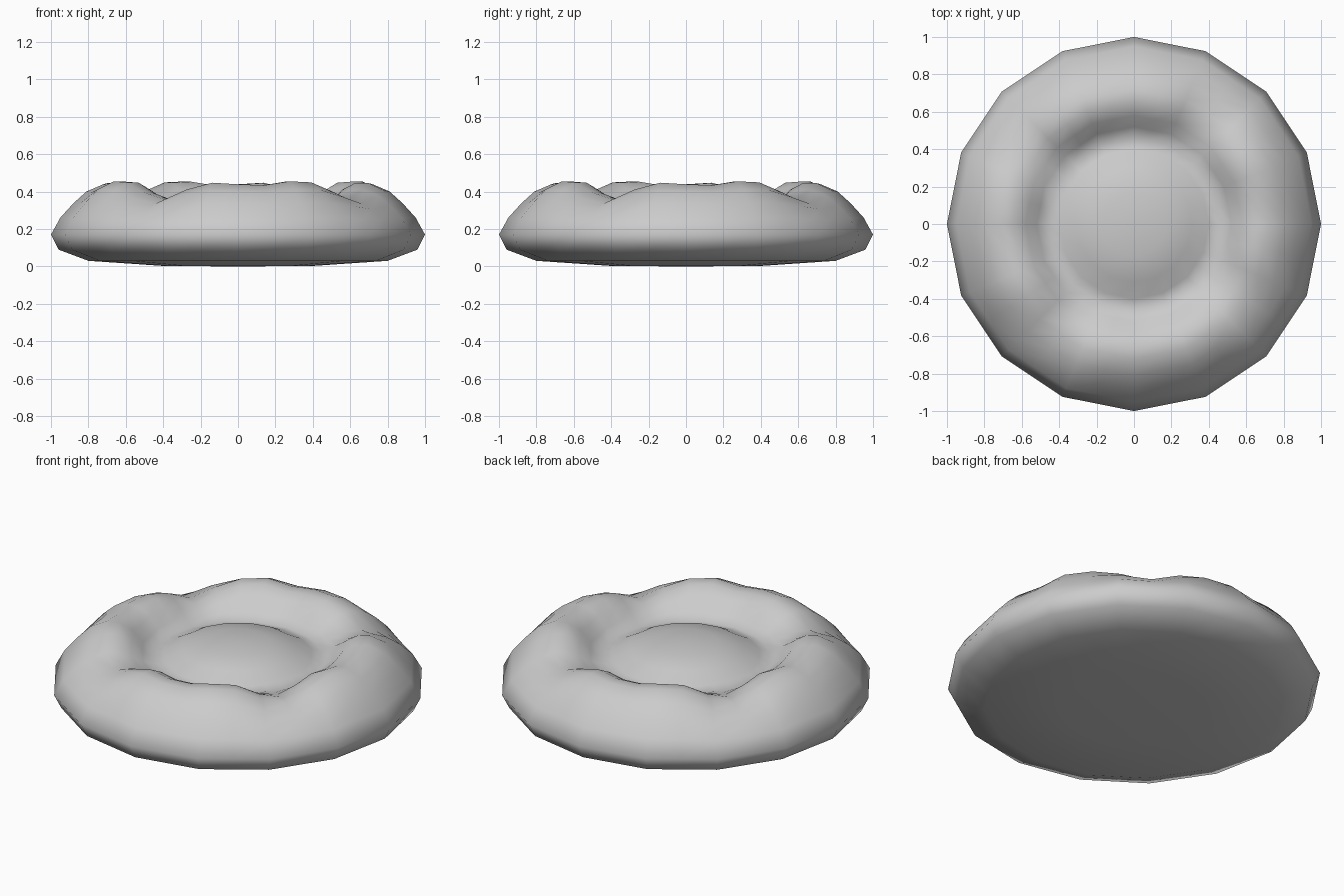
import bpy, bmesh, math

cube = bpy.data.objects.get("Cube")
if cube:
    bpy.data.objects.remove(cube, do_unlink=True)

SEGMENTS = 32
HALF = math.cos(math.pi / 16)          # every second point lies on a 16-sided outline
NOTCHES = [math.radians(a) for a in (55, 145, 235, 325)]

# Radius, height and notch strength from the underside round to the central dome
PROFILE = [
    (0.40, 0.003, 0), (0.80, 0.03, 0), (0.96, 0.09, 0), (1.0, 0.17, 0),
    (0.95, 0.26, 0.1), (0.88, 0.335, 0.4), (0.81, 0.395, 0.8),
    (0.72, 0.432, 1), (0.65, 0.43, 1), (0.58, 0.398, 0.8),
    (0.52, 0.345, 0.3), (0.46, 0.312, 0), (0.40, 0.325, 0),
    (0.31, 0.375, 0), (0.17, 0.405, 0),
]


def bump(distance, width):
    return math.exp(-(distance / width) ** 2)


def notch_offset(angle):
    """Soft dip with a high lip on one side and a low lip on the other."""
    total = 0
    for centre in NOTCHES:
        d = math.remainder(angle - centre, math.tau)
        total += 0.03 * bump(d + 0.48, 0.17) + 0.018 * bump(d - 0.46, 0.16)
        total -= 0.075 * bump(d, 0.2)
    return total


# Dish body
bm = bmesh.new()
rings = []
for radius, height, strength in PROFILE:
    ring = []
    for i in range(SEGMENTS):
        a = math.tau * i / SEGMENTS
        r = radius * (HALF if i % 2 else 1)
        z = height + strength * notch_offset(a)
        ring.append(bm.verts.new((r * math.cos(a), r * math.sin(a), z)))
    rings.append(ring)
for low, high in zip(rings, rings[1:]):
    for i in range(SEGMENTS):
        j = (i + 1) % SEGMENTS
        bm.faces.new((low[i], low[j], high[j], high[i]))

# Underside and dome centre
for ring, height in ((rings[0], 0), (rings[-1], 0.415)):
    tip = bm.verts.new((0, 0, height))
    for i in range(SEGMENTS):
        bm.faces.new((ring[i], ring[(i + 1) % SEGMENTS], tip))
bmesh.ops.recalc_face_normals(bm, faces=bm.faces)
for face in bm.faces:
    face.smooth = True

mesh = bpy.data.meshes.new("notched_dish")
bm.to_mesh(mesh)
bm.free()
dish = bpy.data.objects.new("notched_dish", mesh)
bpy.context.collection.objects.link(dish)

# Plain grey material
grey = bpy.data.materials.new("light_grey")
grey.use_nodes = True
colour = (0.6, 0.6, 0.6, 1)
grey.diffuse_color = colour
grey.node_tree.nodes["Principled BSDF"].inputs["Base Color"].default_value = colour
mesh.materials.append(grey)
